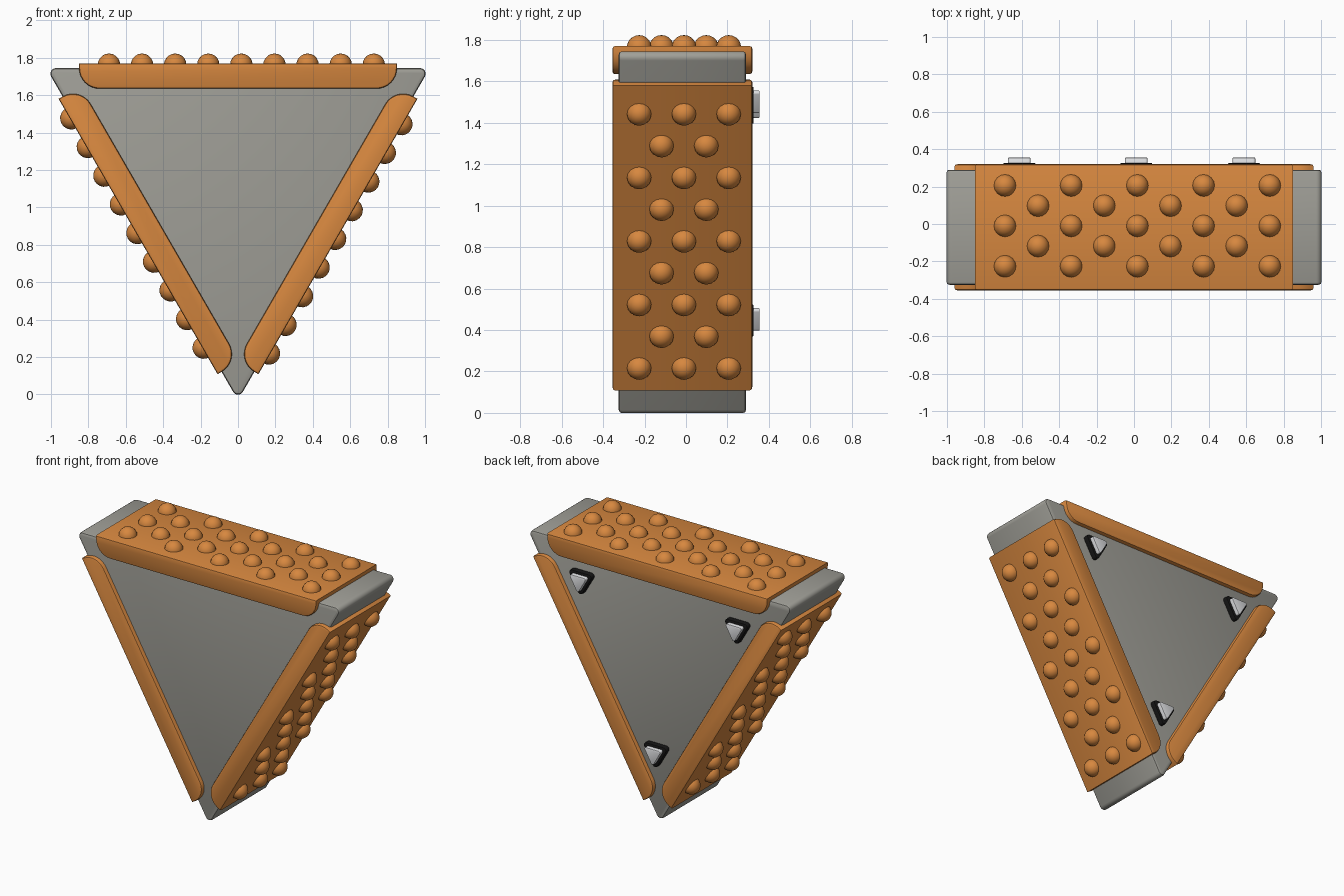
import bpy, bmesh, math
from mathutils import Matrix, Vector

if "Cube" in bpy.data.objects:
    bpy.data.objects.remove(bpy.data.objects["Cube"])


def material(name, rgb):
    m = bpy.data.materials.new(name)
    m.diffuse_color = (*rgb, 1)
    m.use_nodes = True
    m.node_tree.nodes["Principled BSDF"].inputs["Base Color"].default_value = m.diffuse_color
    return m


ORANGE = material("orange", (0.68, 0.245, 0.05))
GREY = material("warm grey", (0.35, 0.345, 0.31))
BLACK = material("black", (0.008, 0.008, 0.008))
SILVER = material("silver", (0.78, 0.79, 0.81))

CZ = 1.153  # height of the triangle's centre


def finish(name, bm, mat, matrix=Matrix()):
    bm.transform(matrix)
    bmesh.ops.recalc_face_normals(bm, faces=bm.faces)
    mesh = bpy.data.meshes.new(name)
    bm.to_mesh(mesh)
    bm.free()
    mesh.materials.append(mat)
    ob = bpy.data.objects.new(name, mesh)
    bpy.context.collection.objects.link(ob)
    bpy.ops.object.select_all(action='DESELECT')
    ob.select_set(True)
    bpy.context.view_layer.objects.active = ob
    bpy.ops.object.shade_smooth_by_angle(angle=math.radians(40))
    return ob


def prism(name, profile, y0, y1, bevel, mat, matrix=Matrix()):
    """Extrude an (x, z) profile along y and round its front and back rims."""
    bm = bmesh.new()
    face = bm.faces.new([bm.verts.new((x, y0, z)) for x, z in profile])
    new = bmesh.ops.extrude_face_region(bm, geom=[face])["geom"]
    bmesh.ops.translate(bm, vec=(0, y1 - y0, 0),
                        verts=[g for g in new if isinstance(g, bmesh.types.BMVert)])
    rims = [e for e in bm.edges if abs(e.verts[0].co.y - e.verts[1].co.y) < 1e-5]
    bmesh.ops.bevel(bm, geom=rims, offset=bevel, segments=2, profile=0.5,
                    affect='EDGES')
    return finish(name, bm, mat, matrix)


def rounded_triangle(cx, cz, inradius, r, steps=6):
    """Equilateral triangle pointing down, with rounded corners."""
    pts = []
    for a in (-90, 30, 150):
        d = 2 * (inradius - r)
        ox = cx + d * math.cos(math.radians(a))
        oz = cz + d * math.sin(math.radians(a))
        for i in range(steps + 1):
            t = math.radians(a - 60 + 120 * i / steps)
            pts.append((ox + r * math.cos(t), oz + r * math.sin(t)))
    return pts


# Grey triangular body
prism("body", rounded_triangle(0, CZ, 0.592, 0.03), -0.325, 0.29, 0.016, GREY)

# Bar profile: square outer corners, rounded inner corners
HALF, TOP, BOTTOM, R = 0.85, 1.77, 1.635, 0.11
bar = [(HALF, TOP), (-HALF, TOP)]
for side, start in ((-1, 180), (1, 270)):
    for i in range(9):
        t = math.radians(start + 90 * i / 8)
        bar.append((side * (HALF - R) + R * math.cos(t), BOTTOM + R + R * math.sin(t)))

# Three studded bars, turned about the centre of the body
for name, angle in (("top", 0), ("right", 120), ("left", 240)):
    c = Vector((0, 0, CZ))
    turn = (Matrix.Translation(c) @ Matrix.Rotation(math.radians(angle), 4, 'Y')
            @ Matrix.Translation(-c))
    prism(name + "_bar", bar, -0.355, 0.32, 0.012, ORANGE, turn)
    bm = bmesh.new()
    for i in range(9):
        rows = (-0.216, 0, 0.216) if i % 2 == 0 else (-0.108, 0.108)
        for y in rows:
            bmesh.ops.create_uvsphere(
                bm, u_segments=16, v_segments=10, radius=0.06,
                matrix=Matrix.Translation((0.018 + (i - 4) * 0.177, y - 0.01, 1.763)))
    finish(name + "_studs", bm, ORANGE, turn)

# Triangular pins on black pads at the back corners
for name, x, z in (("lower", 0.012, 0.465), ("upper_right", 0.588, 1.515),
                   ("upper_left", -0.613, 1.492)):
    prism(name + "_pad", rounded_triangle(x, z, 0.058, 0.02), 0.27, 0.326, 0.005, BLACK)
    prism(name + "_pin", rounded_triangle(x, z, 0.040, 0.012), 0.28, 0.355, 0.004, SILVER)
